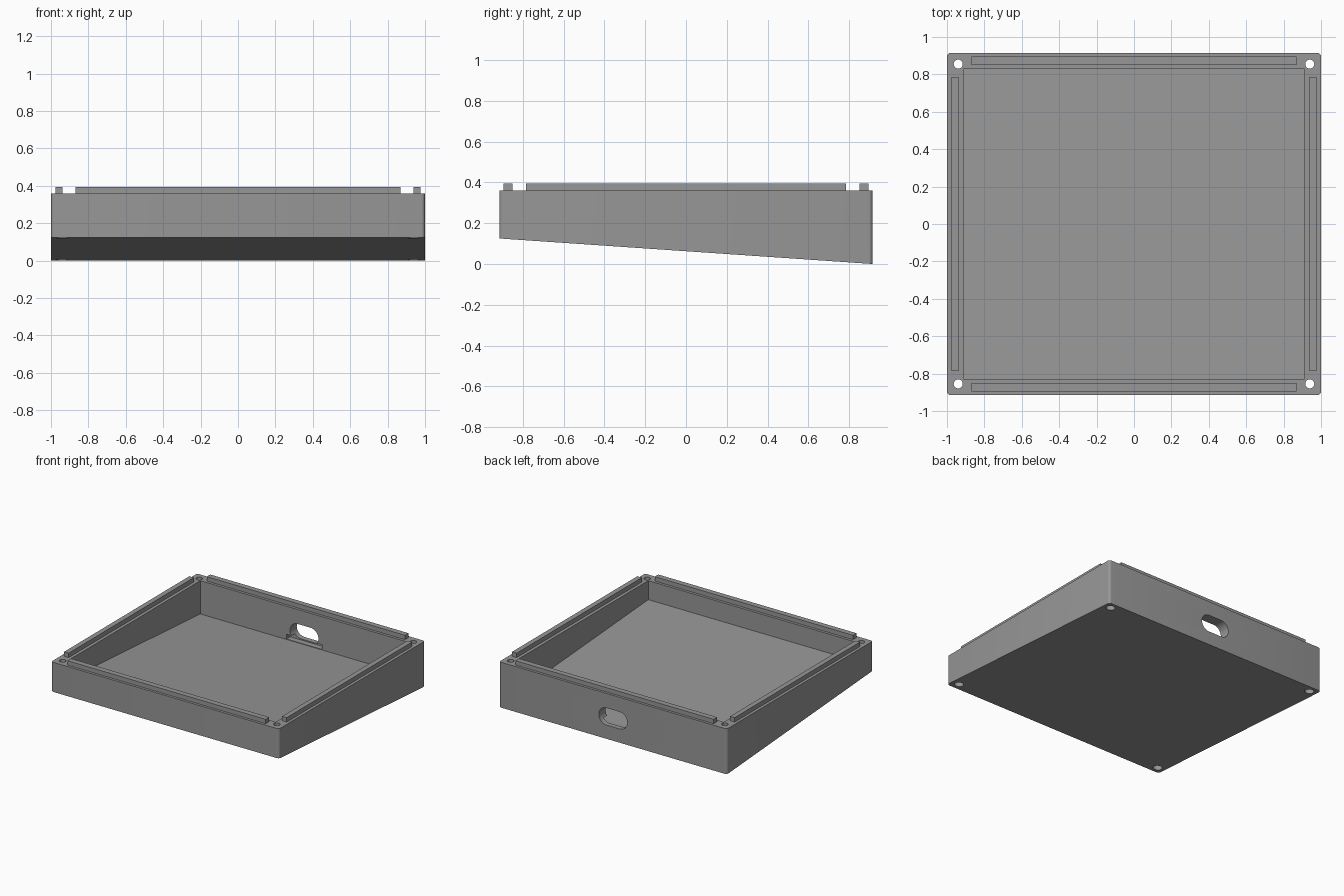
import bpy, bmesh, math

if "Cube" in bpy.data.objects:
    bpy.data.objects.remove(bpy.data.objects["Cube"])

HX, HY, TOP = 1.0, 0.915, 0.36        # half width, half depth, rim height
FRONT_Z = 0.125                       # underside height at the front
FLOOR = 0.09                          # floor thickness

grey = bpy.data.materials.new("grey_plastic")
grey.diffuse_color = (0.31, 0.31, 0.31, 1)
grey.use_nodes = True
grey.node_tree.nodes["Principled BSDF"].inputs["Base Color"].default_value = grey.diffuse_color


def underside(y):
    return FRONT_Z * (HY - y) / (2 * HY)


def add_prism(name, points, vector):
    """Extrude a planar outline along a vector."""
    bm = bmesh.new()
    face = bm.faces.new([bm.verts.new(p) for p in points])
    out = bmesh.ops.extrude_face_region(bm, geom=[face])
    moved = [v for v in out["geom"] if isinstance(v, bmesh.types.BMVert)]
    bmesh.ops.translate(bm, verts=moved, vec=vector)
    bmesh.ops.recalc_face_normals(bm, faces=bm.faces)
    mesh = bpy.data.meshes.new(name)
    bm.to_mesh(mesh)
    bm.free()
    mesh.materials.append(grey)
    obj = bpy.data.objects.new(name, mesh)
    bpy.context.collection.objects.link(obj)
    return obj


def add_box(name, x0, x1, y0, y1, z0, z1):
    pts = [(x0, y0, z0), (x1, y0, z0), (x1, y1, z0), (x0, y1, z0)]
    return add_prism(name, pts, (0, 0, z1 - z0))


def wedge(name, hx, hy, lift, top):
    """Block with a sloping underside."""
    pts = [(-hx, -hy, underside(-hy) + lift), (-hx, hy, underside(hy) + lift),
           (-hx, hy, top), (-hx, -hy, top)]
    return add_prism(name, pts, (2 * hx, 0, 0))


def cylinder(name, x, y, r, z0, z1, n=32):
    pts = [(x + r * math.cos(2 * math.pi * i / n),
            y + r * math.sin(2 * math.pi * i / n), z0) for i in range(n)]
    return add_prism(name, pts, (0, 0, z1 - z0))


def activate(obj):
    bpy.ops.object.select_all(action="DESELECT")
    obj.select_set(True)
    bpy.context.view_layer.objects.active = obj


def cut(obj, cutter):
    cutter.hide_render = True
    activate(obj)
    mod = obj.modifiers.new("cut", "BOOLEAN")
    mod.operation = "DIFFERENCE"
    mod.solver = "EXACT"
    mod.object = cutter
    bpy.ops.object.modifier_apply(modifier=mod.name)
    bpy.data.objects.remove(cutter)


# Case with softly rounded upright corners
case = wedge("case", HX, HY, 0, TOP)
bm = bmesh.new()
bm.from_mesh(case.data)
upright = [e for e in bm.edges
           if abs(e.verts[0].co.x - e.verts[1].co.x) < 1e-4
           and abs(e.verts[0].co.y - e.verts[1].co.y) < 1e-4]
bmesh.ops.bevel(bm, geom=upright, offset=0.02, segments=5, profile=0.5,
                affect="EDGES")
bm.to_mesh(case.data)
bm.free()

# Open tray with a floor parallel to the underside
cut(case, wedge("tray_cutter", 0.912, 0.83, FLOOR, 0.6))

# Low pocket inside the back wall
cut(case, add_box("pocket_cutter", -0.155, 0.155, 0.80, 0.875, 0.1, 0.137))

# Rounded cable slot through the back wall
r, half, zc = 0.068, 0.057, 0.177
slot = []
for side, start in ((1, -90), (-1, 90)):
    for i in range(17):
        a = math.radians(start + i * 180 / 16)
        slot.append((side * half + r * math.cos(a), 0.79, zc + r * math.sin(a)))
cut(case, add_prism("slot_cutter", slot, (0, 0.2, 0)))

# Screw holes with wider seats underneath
for sx in (-1, 1):
    for sy in (-1, 1):
        x, y = sx * 0.94, sy * 0.855
        cut(case, cylinder("hole_cutter", x, y, 0.024, -0.1, 0.5))
        cut(case, cylinder("seat_cutter", x, y, 0.034, -0.1,
                           underside(y) + 0.06))

activate(case)
bpy.ops.object.shade_smooth_by_angle(angle=math.radians(30))

# Locating ribs on the rim
RIB = 0.395
for s, a, b in ((-1, "front_rib", "left_rib"), (1, "back_rib", "right_rib")):
    y0, y1 = sorted((s * 0.851, s * 0.895))
    add_box(a, -0.87, 0.87, y0, y1, TOP - 0.002, RIB)
    x0, x1 = sorted((s * 0.937, s * 0.977))
    add_box(b, x0, x1, -0.785, 0.785, TOP - 0.002, RIB)
